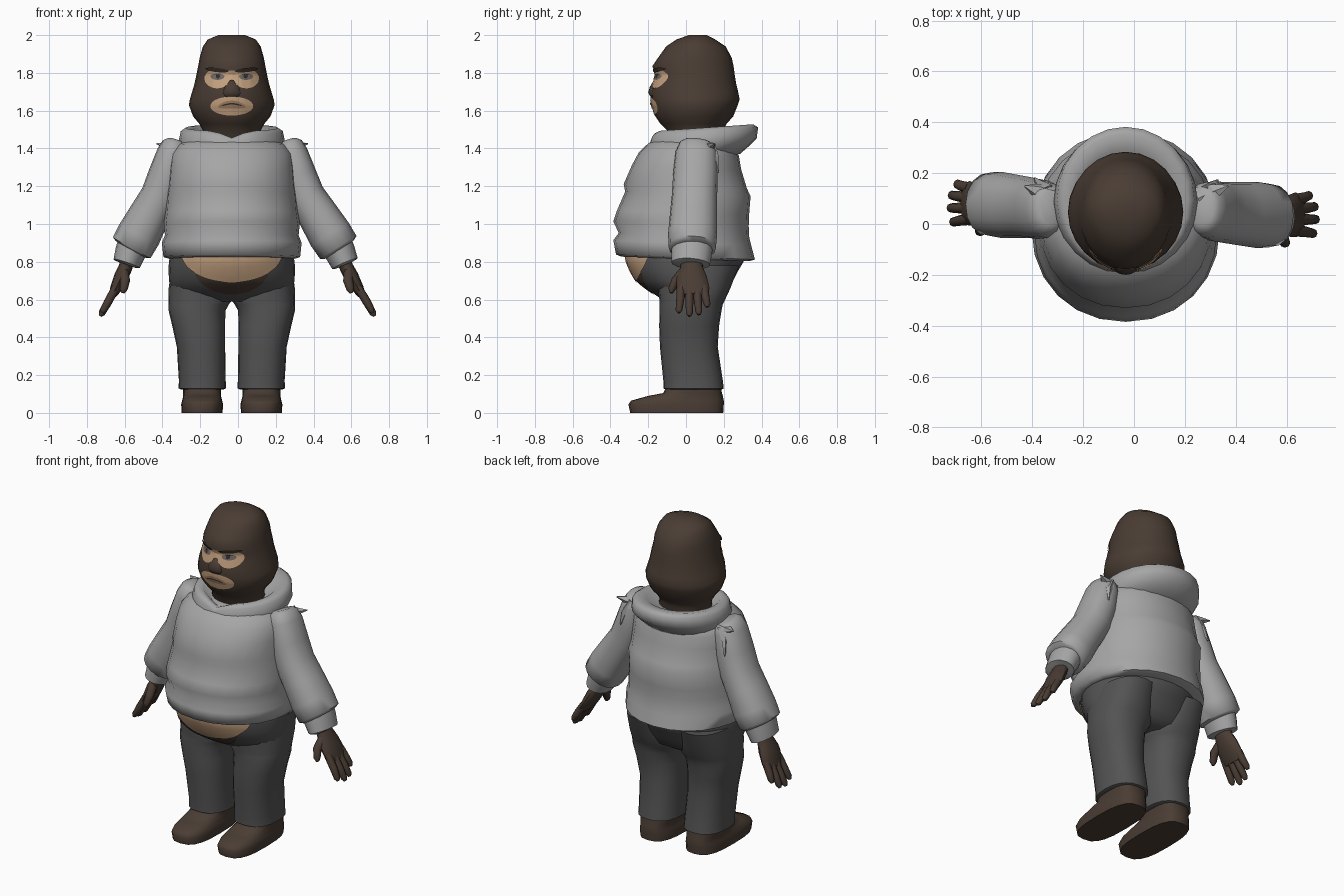
import bpy, bmesh, math
from mathutils import Vector
from mathutils.bvhtree import BVHTree

AX = -0.033  # body axis in x


def material(name, r, g, b):
    m = bpy.data.materials.new(name)
    m.diffuse_color = (r, g, b, 1)
    return m


GREY = material("sweater grey", .38, .38, .38)
CHARCOAL = material("trouser charcoal", .088, .088, .09)
BROWN = material("dark brown", .068, .046, .034)
SKIN = material("skin", .56, .36, .215)
LIP = material("lip tan", .33, .20, .12)
DARK = material("brow dark", .035, .025, .02)
EYE = material("eye grey", .15, .135, .13)


def finish(name, bm, mat, angle=45):
    bmesh.ops.recalc_face_normals(bm, faces=bm.faces)
    me = bpy.data.meshes.new(name)
    bm.to_mesh(me)
    bm.free()
    me.materials.append(mat)
    ob = bpy.data.objects.new(name, me)
    bpy.context.collection.objects.link(ob)
    bpy.ops.object.select_all(action='DESELECT')
    ob.select_set(True)
    bpy.context.view_layer.objects.active = ob
    bpy.ops.object.shade_smooth_by_angle(angle=math.radians(angle))
    return ob


def skin_rings(name, rings, mat, angle=45):
    """Bridge closed rings of points and cap both ends."""
    bm = bmesh.new()
    vs = [[bm.verts.new(p) for p in r] for r in rings]
    n = len(vs[0])
    for a, b in zip(vs, vs[1:]):
        for i in range(n):
            bm.faces.new((a[i], a[(i + 1) % n], b[(i + 1) % n], b[i]))
    bm.faces.new(vs[0])
    bm.faces.new(vs[-1])
    return finish(name, bm, mat, angle)


def unit_ring(n, p):
    out = []
    for i in range(n):
        t = 2 * math.pi * i / n
        c, s = round(math.cos(t), 6), round(math.sin(t), 6)
        out.append((math.copysign(abs(c) ** p, c), math.copysign(abs(s) ** p, s)))
    return out


def stack(name, specs, mat, n=24, p=1.0, side=1, tilt=0, notch=0, angle=45):
    """Horizontal sections: (z, half width, front y, back y, x offset)."""
    rings = []
    for z, h, yf, yb, *dx in specs:
        cx = AX + side * (dx[0] if dx else 0)
        ring = []
        for c, s in unit_ring(n, p):
            y = (yf + yb) / 2 + s * (yb - yf) / 2
            dip = notch * max(0, 1 - abs(c * h) / .09) if s < 0 else 0
            ring.append((cx + c * h, y, z + tilt * y - dip))
        rings.append(ring)
    return skin_rings(name, rings, mat, angle)


def tube(name, pts, mat, side, n=16, p=1.0, angle=50):
    """Swept sections: (x offset, y, z, radius across, radius in y)."""
    pos = []
    for x, y, z, *_ in pts:
        centre = -.03 + .027 * min(1, max(0, (1.2 - z) / .6))
        # the left arm swings slightly further back
        back = .045 * min(1, max(0, (1.35 - z) / .45)) if side < 0 else 0
        pos.append(Vector((centre + side * x, y + back, z)))
    rings = []
    for i, q in enumerate(pts):
        d = (pos[min(i + 1, len(pos) - 1)] - pos[max(i - 1, 0)]).normalized()
        v = d.cross(Vector((0, 1, 0))).normalized()
        u = v.cross(d)
        rings.append([pos[i] + v * c * q[3] + u * s * q[4] for c, s in unit_ring(n, p)])
    return skin_rings(name, rings, mat, angle)


def surface(ob):
    me = ob.data
    return BVHTree.FromPolygons([v.co.copy() for v in me.vertices],
                                [tuple(f.vertices) for f in me.polygons])


def patch(name, tree, x, z, rx, rz, mat, lift, a0=0, a1=360, slant=0, bow=0):
    """Thin elliptical plate laid on the front of a surface."""
    bm = bmesh.new()
    rows, n = [], 28
    for k in range(8):
        row = []
        for i in range(n + 1):
            t = math.radians(a0 + (a1 - a0) * i / n)
            f = max(k / 7, .01)
            dx = rx * f * math.cos(t)
            px, pz = AX + x + dx, z + rz * f * math.sin(t) + slant * dx - bow * (dx / rx) ** 2
            hit, nrm, _, _ = tree.ray_cast(Vector((px, -2, pz)), Vector((0, 1, 0)))
            if hit is None:
                hit, nrm, _, _ = tree.find_nearest(Vector((px, -.2, pz)))
            row.append(bm.verts.new(hit + nrm * lift))
        rows.append(row)
    for a, b in zip(rows, rows[1:]):
        for i in range(n):
            bm.faces.new((a[i], a[i + 1], b[i + 1], b[i]))
    ob = finish(name, bm, mat)
    # keep plate normals facing forward
    if sum(f.normal.y * f.area for f in ob.data.polygons) > 0:
        ob.data.flip_normals()
    return ob


# Head in a knitted mask, with neck
head = stack("masked_head", [
    (1.40, .155, -.08, .20), (1.49, .15, -.095, .19), (1.53, .172, -.135, .215),
    (1.57, .205, -.162, .25), (1.63, .227, -.18, .274), (1.66, .222, -.184, .284),
    (1.70, .21, -.186, .276), (1.74, .198, -.176, .266), (1.79, .187, -.162, .258),
    (1.835, .178, -.178, .252), (1.88, .17, -.148, .242),
    (1.94, .153, -.105, .21), (1.977, .127, -.05, .155), (2.0, .07, .015, .11)],
    BROWN, angle=60)
face = surface(head)
patch("eye_opening_middle", face, 0, 1.787, .08, .026, SKIN, .0035)
patch("mouth_opening", face, 0, 1.625, .112, .05, SKIN, .004)
patch("lips", face, 0, 1.634, .07, .02, LIP, .0065, bow=.012)
patch("mouth_line", face, 0, 1.637, .055, .004, DARK, .009, bow=.01)
for s, tag in ((-1, "left"), (1, "right")):
    patch(tag + "_eye_opening", face, s * .076, 1.77, .066, .053, SKIN, .004)
    patch(tag + "_eye", face, s * .073, 1.78, .035, .019, EYE, .0065)
    patch(tag + "_pupil", face, s * .07, 1.78, .011, .012, DARK, .009)
    patch(tag + "_eyebrow", face, s * .075, 1.817, .058, .011, DARK, .0075, slant=s * .1)
stack("nose", [(1.665, .05, -.182, -.12), (1.695, .055, -.2, -.12),
               (1.725, .045, -.192, -.12), (1.762, .02, -.17, -.12)], BROWN, n=16, angle=90)

# Sweater body and rolled collar
stack("sweater_body", [
    (.815, .33, -.34, .335), (.825, .362, -.37, .365), (.90, .37, -.385, .345),
    (.94, .354, -.356, .335), (1.0, .36, -.385, .332), (1.06, .352, -.365, .334),
    (1.16, .345, -.322, .342), (1.2, .337, -.33, .322), (1.30, .33, -.287, .292),
    (1.37, .32, -.25, .28), (1.42, .285, -.2, .26), (1.45, .22, -.15, .22)],
    GREY, p=.95, tilt=-.035, angle=75)
stack("sweater_collar", [
    (1.35, .25, -.18, .285), (1.39, .272, -.195, .335), (1.425, .283, -.2, .374),
    (1.485, .27, -.188, .382), (1.503, .245, -.172, .355), (1.495, .205, -.14, .29),
    (1.45, .15, -.1, .22)], GREY, tilt=.07, notch=.035, angle=75)

# Trousers seat, bare belly and waistband
seat = stack("trousers_seat", [
    (.59, .19, -.11, .15), (.62, .30, -.155, .20), (.66, .325, -.215, .225),
    (.70, .332, -.262, .25), (.75, .335, -.29, .275), (.80, .333, -.312, .305),
    (.86, .32, -.32, .30)], CHARCOAL, n=28, angle=80)
belly = surface(seat)
patch("waistband", belly, 0, .775, .20, .145, BROWN, .004, 180, 360)
patch("bare_belly", belly, 0, .845, .262, .148, SKIN, .008, 180, 360)

for s, tag in ((-1, "left"), (1, "right")):
    # Trouser leg and shoe
    stack(tag + "_trouser_leg", [
        (.125, .115, -.11, .19, .156), (.13, .126, -.12, .20, .156),
        (.17, .124, -.12, .195, .156), (.35, .128, -.138, .168, .163),
        (.46, .14, -.142, .175, .175), (.54, .15, -.14, .188, .184),
        (.575, .16, -.14, .195, .175), (.595, .168, -.14, .205, .168),
        (.66, .16, -.15, .235, .174), (.78, .14, -.15, .28, .178)],
        CHARCOAL, n=20, p=.85, side=s, angle=60)
    stack(tag + "_shoe", [
        (0, .108, -.295, .197, .157), (.045, .111, -.305, .20, .157),
        (.065, .106, -.29, .20, .157), (.09, .10, -.20, .195, .157),
        (.105, .10, -.12, .19, .157), (.15, .10, -.10, .185, .157)],
        BROWN, n=20, p=.7, side=s, angle=60)
    # Sleeve, cuff and torn shoulder seam
    tube(tag + "_sleeve", [
        (.297, .06, 1.44, .045, .065), (.302, .058, 1.425, .068, .092),
        (.315, .055, 1.38, .083, .11), (.345, .05, 1.26, .10, .118),
        (.385, .045, 1.15, .102, .12), (.445, .04, 1.05, .108, .125),
        (.505, .035, .945, .117, .13), (.547, .033, .875, .114, .125),
        (.553, .033, .865, .09, .11)], GREY, s, p=.9, angle=60)
    tube(tag + "_cuff", [
        (.535, .033, .90, .085, .11), (.555, .03, .85, .082, .108),
        (.578, .025, .79, .073, .102), (.58, .025, .785, .05, .08)], GREY, s)
    tube(tag + "_torn_seam_top", [
        (.29, .10, 1.40, .04, .05), (.35, .13, 1.415, .02, .03),
        (.40, .15, 1.425, .003, .004)], GREY, s, n=5, angle=20)
    tube(tag + "_torn_seam_back", [
        (.31, .12, 1.41, .03, .04), (.345, .155, 1.35, .02, .02),
        (.36, .172, 1.27, .003, .004)], GREY, s, n=5, angle=20)
    # Gloved hand
    tube(tag + "_palm", [
        (.568, .03, .82, .035, .055), (.585, .03, .77, .037, .06),
        (.61, .03, .72, .038, .08), (.643, .037, .655, .03, .088),
        (.66, .037, .622, .02, .078)], BROWN, s, n=12)
    for k, (y0, y1, z1) in enumerate(((-.025, -.037, .53), (.018, .018, .512),
                                      (.058, .068, .52), (.095, .112, .56))):
        x1 = .645 + (.66 - z1) * .55
        tube(f"{tag}_finger_{k + 1}", [
            (.64, y0, .665, .022, .024), ((.645 + x1) / 2, (y0 + y1) / 2, (.66 + z1) / 2, .022, .021),
            (x1 - .008, y1, z1 + .015, .018, .018), (x1, y1, z1, .008, .009)],
            BROWN, s, n=8, angle=60)
    tube(tag + "_thumb", [
        (.595, -.01, .745, .026, .03), (.59, -.055, .70, .026, .024),
        (.60, -.075, .655, .021, .019), (.605, -.078, .635, .009, .009)],
        BROWN, s, n=8, angle=60)
